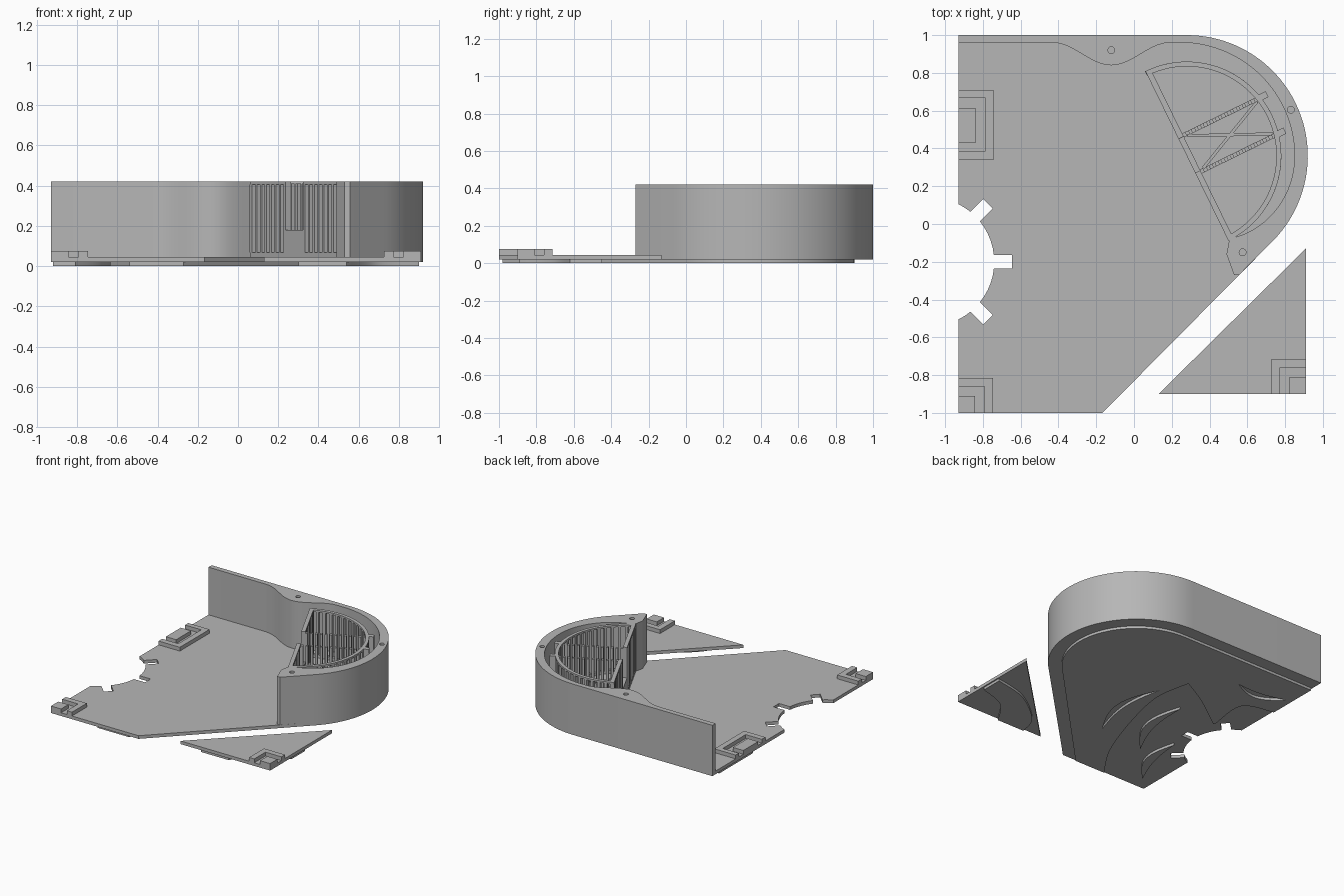
import bpy, bmesh, math
from mathutils import Vector

if "Cube" in bpy.data.objects:
    bpy.data.objects.remove(bpy.data.objects["Cube"])

grey = bpy.data.materials.new("plain grey")
grey.diffuse_color = (0.47, 0.47, 0.47, 1)
grey.use_nodes = True
grey.node_tree.nodes["Principled BSDF"].inputs["Base Color"].default_value = grey.diffuse_color

CX, CY, R = 0.28, 0.36, 0.64          # centre and radius of the round housing
FLOOR, TOP = 0.045, 0.42


def prism(name, loops, z0, z1):
    """Solid from one or more closed outlines (inner outlines become holes)."""
    cu = bpy.data.curves.new(name, 'CURVE')
    cu.dimensions, cu.fill_mode = '2D', 'BOTH'
    cu.extrude = (z1 - z0) / 2
    for loop in loops:
        sp = cu.splines.new('POLY')
        sp.points.add(len(loop) - 1)
        for p, (x, y) in zip(sp.points, loop):
            p.co = (x, y, 0, 1)
        sp.use_cyclic_u = True
    tmp = bpy.data.objects.new(name + "_outline", cu)
    bpy.context.collection.objects.link(tmp)
    dg = bpy.context.evaluated_depsgraph_get()
    me = bpy.data.meshes.new_from_object(tmp.evaluated_get(dg))
    bpy.data.objects.remove(tmp)
    bm = bmesh.new()
    bm.from_mesh(me)
    bmesh.ops.remove_doubles(bm, verts=bm.verts, dist=1e-5)
    bmesh.ops.translate(bm, verts=bm.verts, vec=(0, 0, (z0 + z1) / 2))
    bmesh.ops.recalc_face_normals(bm, faces=bm.faces)
    bm.to_mesh(me)
    bm.free()
    me.materials.clear()
    me.materials.append(grey)
    ob = bpy.data.objects.new(name, me)
    bpy.context.collection.objects.link(ob)
    bpy.ops.object.select_all(action='DESELECT')
    ob.select_set(True)
    bpy.context.view_layer.objects.active = ob
    bpy.ops.object.shade_smooth_by_angle(angle=math.radians(30))
    return ob


def arc(cx, cy, r, a0, a1, n):
    rad = r if callable(r) else (lambda a: r)
    angs = [a0 + (a1 - a0) * i / n for i in range(n + 1)]
    return [(cx + rad(a) * math.cos(math.radians(a)),
             cy + rad(a) * math.sin(math.radians(a))) for a in angs]


def hole(x, y, r=0.018):
    return arc(x, y, r, 0, 345, 23)


def rect(x0, y0, x1, y1):
    return [(x0, y0), (x1, y0), (x1, y1), (x0, y1)]


def crescent(a, b, outer, inner, n=14):
    a, b = Vector(a), Vector(b)
    side = Vector((b.y - a.y, a.x - b.x)).normalized()

    def row(h):
        return [tuple(a.lerp(b, i / n) + side * h * math.sin(math.pi * i / n))
                for i in range(n + 1)]
    return row(outer) + row(inner)[-2:0:-1]


def smooth(pts, n=6):
    """Rounded path through a few points."""
    out = []
    v = [Vector(p) for p in [pts[0]] + pts + [pts[-1]]]
    for p0, p1, p2, p3 in zip(v, v[1:], v[2:], v[3:]):
        for i in range(n):
            t = i / n
            out.append(tuple(0.5 * (2 * p1 + (p2 - p0) * t
                       + (2 * p0 - 5 * p1 + 4 * p2 - p3) * t * t
                       + (3 * p1 - p0 - 3 * p2 + p3) * t ** 3)))
    return out + [pts[-1]]


# Floor plate with a toothed round cut-out in its left edge
bite = []
NX, NY, NR = -1.08, -0.2, 0.34
edge = math.degrees(math.acos(0.15 / NR))
half = math.degrees(math.asin(0.035 / NR))
prev = edge
for ang in (45, 0, -45):
    bite += arc(NX, NY, NR, prev, ang + half, 5)
    a = math.radians(ang)
    for s in (0.035, -0.035):
        bite.append((NX + 0.434 * math.cos(a) - s * math.sin(a),
                     NY + 0.434 * math.sin(a) + s * math.cos(a)))
    prev = ang - half
bite += arc(NX, NY, NR, prev, -edge, 5)
outer_arc = arc(CX, CY, R, -45, 90, 40)
prism("floor_plate", [[(-0.93, -1), (-0.167, -1)] + outer_arc + [(-0.93, 1)] + bite],
      0.02, FLOOR)


# Tall outer wall with screw bosses
def inner_radius(a):
    if a < 0:
        return 0.57 - 0.06 * (a / 55) ** 2
    return 0.57 + 0.03 * (a / 90) ** 2


dip = [(x, 0.96 - 0.06 * (1 + math.cos(math.pi * (x + 0.12) / 0.31)))
       for x in [0.19 - 0.62 * i / 20 for i in range(21)]]
inside = arc(CX, CY, inner_radius, -55, 90, 40) + dip + [(-0.93, 0.96)]
prism("outer_wall", [[(0.53, -0.27), (0.556, -0.27)] + outer_arc + [(-0.93, 1)]
                     + inside[::-1] + [(0.505, -0.08), (0.49, -0.16)],
                     hole(-0.12, 0.92), hole(0.83, 0.605), hole(0.575, -0.15)], FLOOR, TOP)

# Half-round grille: local axes run along the chord (s) and away from it (d)
T = Vector((0.44, -0.898))
N = Vector((0.898, 0.44))
C = Vector((CX, CY))


def local(s0, d0, s1, d1):
    return [tuple(C + T * s + N * d) for s, d in ((s0, d0), (s1, d0), (s1, d1), (s0, d1))]


def slatted(name, band, bars, top=TOP):
    prism(name + "_bottom_rail", [band], FLOOR, 0.068)
    prism(name + "_top_rail", [band], top - 0.014, top)
    for bar in bars:
        prism(name + "_slat", [bar], 0.068, top - 0.014)


for sgn in (-1, 1):
    # flat side of the grille
    lo, hi = sorted((sgn * 0.10, sgn * 0.495))
    slatted("flat_grille", local(lo, 0, hi, 0.03),
            [local(lo + k * 0.0536, 0, lo + k * 0.0536 + 0.02, 0.03) for k in range(8)])
    # slatted cross walls running to the curved side
    lo, hi = sorted((sgn * 0.095, sgn * 0.118))
    prism("cross_wall_bottom_rail", [local(lo, 0.03, hi, 0.47)], FLOOR, 0.068)
    for k in range(13):
        d = 0.03 + k * 0.035
        prism("cross_wall_slat", [local(lo, d, hi, d + 0.018)], 0.068, TOP - 0.01)
    prism("grille_pad", [local(sgn * 0.09, 0.465, sgn * 0.125, 0.525)], FLOOR, TOP)
    # crossed braces between the cross walls
    a, b = C + T * (-sgn * 0.095) + N * 0.05, C + T * (sgn * 0.095) + N * 0.46
    w = (b - a).orthogonal().normalized() * 0.008
    prism("cross_brace", [[tuple(p) for p in (a - w, b - w, b + w, a + w)]], FLOOR, 0.18)
prism("grille_sill", [local(-0.1, 0, 0.1, 0.03)], FLOOR, 0.18)


def ring(a0, a1, n):
    return arc(CX, CY, 0.5, a0, a1, n) + arc(CX, CY, 0.474, a1, a0, n)


slatted("curved_grille", ring(-63.9, 116.1, 48),
        [ring(-63.9 + k * 6.13, -63.9 + k * 6.13 + 2.5, 1) for k in range(30)])

# Loose triangular plate
prism("corner_plate", [[(0.13, -0.9), (0.91, -0.9), (0.91, -0.13)]], 0.02, FLOOR)


# Mounting sockets: rim, groove, raised block
def corner_socket(x, y, sx):
    def p(u, v):
        return (x + sx * u, y + v)
    prism("socket_rim", [[p(0.183, 0), p(0.183, 0.185), p(0, 0.185), p(0, 0.14),
                          p(0.138, 0.14), p(0.138, 0)]], FLOOR, 0.075)
    prism("socket_block", [[p(0, 0), p(0.088, 0), p(0.088, 0.09), p(0, 0.09)]], FLOOR, 0.075)


corner_socket(-0.93, -1, 1)
corner_socket(0.91, -0.9, -1)
prism("side_socket_rim", [[(-0.93, 0.34), (-0.745, 0.34), (-0.745, 0.71), (-0.93, 0.71),
                           (-0.93, 0.67), (-0.79, 0.67), (-0.79, 0.385), (-0.93, 0.385)]],
      FLOOR, 0.075)
prism("side_socket_block", [rect(-0.93, 0.43, -0.84, 0.615)], FLOOR, 0.075)

# Raised relief on the underside, with curved recesses
swirl = smooth([(-0.92, 0.48), (-0.68, 0.40), (-0.70, 0.09)], 6) \
    + smooth([(-0.69, 0.07), (-0.41, 0.27), (-0.18, 0.40)], 6) \
    + smooth([(-0.175, 0.39), (-0.13, 0.1), (-0.21, -0.28), (-0.36, -0.7), (-0.54, -0.98)], 6)
prism("underside_relief", [swirl + [(-0.27, -0.98)] + arc(CX, CY, 0.54, -45, 90, 30)
                           + [(-0.92, 0.9)],
                           crescent((-0.12, -0.5), (-0.08, 0.19), 0.12, 0.06),
                           crescent((-0.88, 0.68), (-0.46, 0.63), 0.10, 0.03)], 0, 0.02)
prism("underside_crescent", [crescent((-0.52, -0.55), (-0.37, 0.08), 0.12, 0.05)], 0, 0.02)
prism("underside_crescent", [crescent((-0.81, -0.87), (-0.67, -0.35), 0.10, 0.03)], 0, 0.02)
prism("corner_plate_relief", [smooth([(0.54, -0.89), (0.68, -0.70), (0.9, -0.62)], 8)
                              + smooth([(0.9, -0.45), (0.62, -0.52), (0.36, -0.72),
                                        (0.30, -0.89)], 8)], 0, 0.02)
